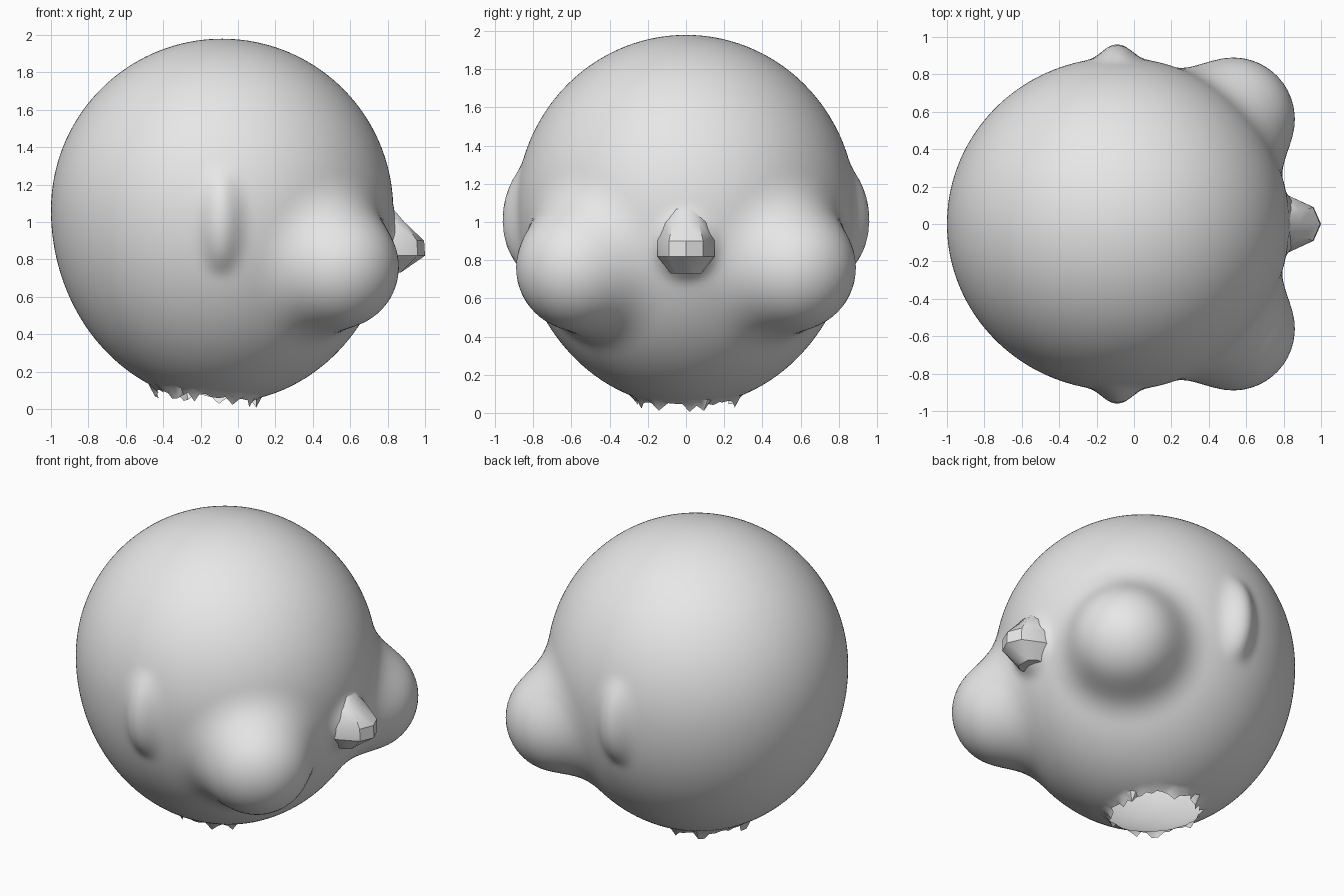
import bpy, bmesh, math, random
from mathutils import Vector

random.seed(4)
if "Cube" in bpy.data.objects:
    bpy.data.objects.remove(bpy.data.objects["Cube"], do_unlink=True)

grey = bpy.data.materials.new("plain grey")
grey.use_nodes = True
grey.diffuse_color = (0.8, 0.8, 0.8, 1)
grey.node_tree.nodes["Principled BSDF"].inputs["Base Color"].default_value = (0.8, 0.8, 0.8, 1)


def finish(bm, name, angle):
    bmesh.ops.recalc_face_normals(bm, faces=bm.faces)
    mesh = bpy.data.meshes.new(name)
    bm.to_mesh(mesh)
    bm.free()
    mesh.materials.append(grey)
    ob = bpy.data.objects.new(name, mesh)
    bpy.context.collection.objects.link(ob)
    bpy.ops.object.select_all(action='DESELECT')
    ob.select_set(True)
    bpy.context.view_layer.objects.active = ob
    bpy.ops.object.shade_smooth_by_angle(angle=math.radians(angle))
    return ob


def ellipsoid(p, centre, radii):
    """Approximate distance from p to an ellipsoid."""
    q = p - Vector(centre)
    a = Vector([q[i] / radii[i] for i in range(3)])
    b = Vector([a[i] / radii[i] for i in range(3)])
    return a.length * (a.length - 1) / max(b.length, 1e-6)


def blend(a, b, k):
    """Soft union of two distances."""
    h = max(k - abs(a - b), 0) / k
    return min(a, b) - h * h * k / 4


CENTRE = Vector((-0.085, 0, 1.065))


def head_distance(p):
    p = Vector((p.x, abs(p.y), p.z))
    skull_height = 0.915 if p.z > CENTRE.z else 1.03
    d = ellipsoid(p, CENTRE, (0.915, 0.89, skull_height))
    d = blend(d, ellipsoid(p, (0.53, 0.56, 0.76), (0.33, 0.33, 0.33)), 0.18)   # cheek
    d = blend(d, ellipsoid(p, (-0.09, 0.83, 1.01), (0.1, 0.13, 0.24)), 0.08)   # ear
    return blend(d, ellipsoid(p, (0.79, 0, 0.88), (0.1, 0.14, 0.15)), 0.08)    # nose root


# Head: a fine ball shrunk onto the blended skull, cheeks and ears
bm = bmesh.new()
bmesh.ops.create_icosphere(bm, subdivisions=6, radius=1)
for v in bm.verts:
    ray = v.co.normalized()
    reach = 1.3
    for step in range(40):
        d = head_distance(CENTRE + ray * reach)
        reach -= d * 0.8
        if abs(d) < 0.0005:
            break
    v.co = CENTRE + ray * reach

# Open neck with a ragged rim
NECK = Vector((-0.17, 0))
inside = [f for f in bm.faces if f.calc_center_median().z < 0.4
          and (f.calc_center_median().xy - NECK).length < 0.27]
bmesh.ops.delete(bm, geom=inside, context='FACES')
for v in bm.verts:
    if v.is_boundary:
        v.co.z = max(0, v.co.z - random.choice((0.01, 0.02, 0.05)))
finish(bm, "head", 40)

# Nose: stacked pointed sections (height, tip, half width)
bm = bmesh.new()
rows = []
for z, tip, half in ((1.07, 0.83, 0.05), (1.0, 0.89, 0.11), (0.9, 0.995, 0.15),
                     (0.82, 1.0, 0.15), (0.73, 0.87, 0.08)):
    outline = [(0.7, -half), (0.83, -half), (tip * 0.6 + 0.36, -half * 0.6),
               (tip, 0), (tip * 0.6 + 0.36, half * 0.6), (0.83, half), (0.7, half)]
    rows.append([bm.verts.new((min(x, tip), y, z)) for x, y in outline])
for low, high in zip(rows, rows[1:]):
    for i in range(len(low)):
        j = (i + 1) % len(low)
        bm.faces.new((low[i], low[j], high[j], high[i]))
bm.faces.new(rows[0])
bm.faces.new(rows[-1])
finish(bm, "nose", 35)
